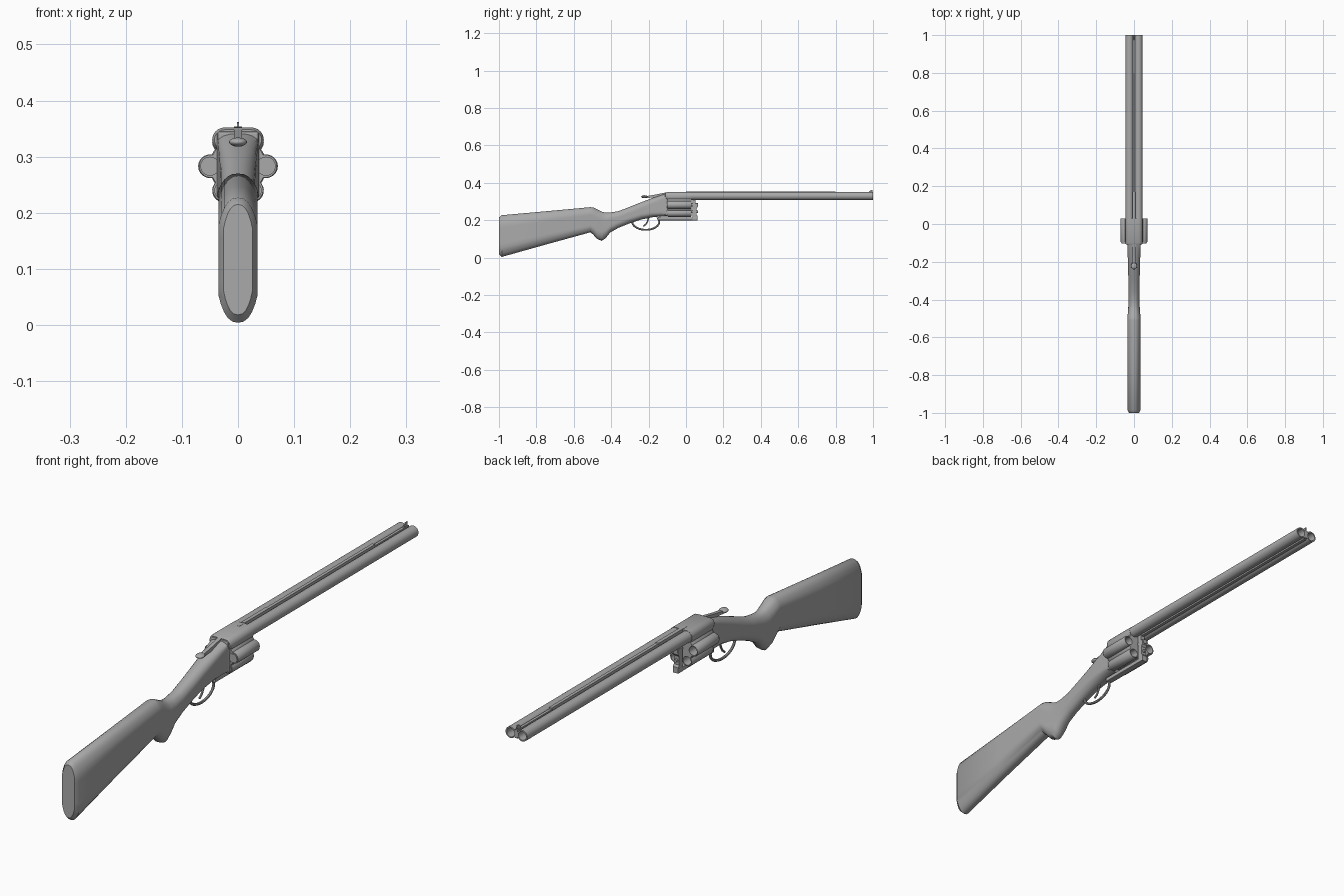
import bpy, bmesh
from math import sin, cos, pi, radians
from mathutils import Vector

cube = bpy.data.objects.get("Cube")
if cube:
    bpy.data.objects.remove(cube, do_unlink=True)

grey = bpy.data.materials.new("plain grey")
grey.use_nodes = True
colour = (0.4, 0.4, 0.4, 1)
grey.diffuse_color = colour
grey.node_tree.nodes["Principled BSDF"].inputs["Base Color"].default_value = colour


def smooth(ob, angle=35):
    bpy.ops.object.select_all(action='DESELECT')
    ob.select_set(True)
    bpy.context.view_layer.objects.active = ob
    bpy.ops.object.shade_smooth_by_angle(angle=radians(angle))


def loft(name, rings, shade=True):
    """Skin closed rings of equal length and cap both ends."""
    bm = bmesh.new()
    loops = [[bm.verts.new(p) for p in ring] for ring in rings]
    n = len(loops[0])
    for a, b in zip(loops, loops[1:]):
        for i in range(n):
            j = (i + 1) % n
            bm.faces.new((a[i], a[j], b[j], b[i]))
    bm.faces.new(loops[0][::-1])
    bm.faces.new(loops[-1])
    bmesh.ops.recalc_face_normals(bm, faces=bm.faces)
    mesh = bpy.data.meshes.new(name)
    bm.to_mesh(mesh)
    bm.free()
    ob = bpy.data.objects.new(name, mesh)
    bpy.context.collection.objects.link(ob)
    mesh.materials.append(grey)
    if shade:
        smooth(ob)
    return ob


def lathe(name, x, z, profile, sides=24):
    """Round part along y; profile holds (y, radius)."""
    return loft(name, [[(x + r * cos(2 * pi * i / sides), y, z + r * sin(2 * pi * i / sides))
                        for i in range(sides)] for y, r in profile])


def box(name, x, y0, y1, z0, z1, bevel=0.0):
    """Block of half width x."""
    ob = loft(name, [[(-x, y, z0), (x, y, z0), (x, y, z1), (-x, y, z1)] for y in (y0, y1)], False)
    if bevel:
        mod = ob.modifiers.new("bevel", 'BEVEL')
        mod.width = bevel
        mod.segments = 2
    return ob


def side_plate(name, x, outline):
    """Flat plate with a (y, z) outline and half width x."""
    return loft(name, [[(s * x, y, z) for y, z in outline] for s in (-1, 1)], False)


def strap(name, points, thick):
    """Round bar through points in the middle plane."""
    data = bpy.data.curves.new(name, 'CURVE')
    data.dimensions = '3D'
    data.bevel_depth = thick
    data.bevel_resolution = 2
    data.use_fill_caps = True
    spline = data.splines.new('POLY')
    spline.points.add(len(points) - 1)
    for p, (y, z) in zip(spline.points, points):
        p.co = (0, y, z, 1)
    ob = bpy.data.objects.new(name, data)
    bpy.context.collection.objects.link(ob)
    data.materials.append(grey)
    bpy.ops.object.select_all(action='DESELECT')
    ob.select_set(True)
    bpy.context.view_layer.objects.active = ob
    bpy.ops.object.convert(target='MESH')
    smooth(ob)
    return ob


def stock_ring(y, top, bottom, w, k):
    """Flat sided oval that comes to a rounded ridge above and below."""
    ring = []
    for i in range(32):
        t = 2 * pi * i / 32
        s = sin(t)
        x = w * min(1, k * abs(s)) ** 0.85 * (1 if s >= 0 else -1)
        ring.append((x, y, (top + bottom) / 2 + (top - bottom) / 2 * cos(t)))
    return ring


# Stock, pistol grip and receiver body: y, top, bottom, half width, fullness
sections = [
    (-1.0, .215, .018, .026, 1.2), (-.985, .227, .004, .035, 1.2),
    (-.75, .248, .070, .035, 1.2), (-.51, .270, .136, .035, 1.2),
    (-.495, .268, .122, .034, 1.2), (-.475, .258, .100, .033, 1.2),
    (-.45, .246, .090, .031, 1.2), (-.43, .241, .104, .030, 1.15),
    (-.405, .241, .135, .029, 1.15), (-.36, .249, .160, .029, 1.1),
    (-.30, .272, .184, .030, 1.1), (-.24, .296, .204, .031, 1.15),
    (-.18, .319, .216, .033, 1.3), (-.13, .336, .221, .035, 1.6),
    (-.10, .345, .221, .036, 1.9)]
loft("stock_and_grip", [stock_ring(*s) for s in sections])

# Receiver bridge: outline wraps both barrels, flat on top
CX, CZ, AXIS = .024, .33, .283


def bridge_ring(y, grow):
    r = .021 + grow
    right = [(CX + r * cos(t), y, CZ + r * sin(t))
             for t in [radians(-90 + 180 * i / 12) for i in range(13)]]
    return right + [(-x, yy, z) for x, yy, z in reversed(right)]


loft("receiver_bridge", [bridge_ring(-.108, -.003), bridge_ring(-.1, .001), bridge_ring(.03, .001)])
box("recoil_shield", .037, -.112, -.1, .225, .345, .004)

# Twin barrels with open bores
for side, x in (("left", CX), ("right", -CX)):
    lathe(side + "_barrel", x, CZ, [(.02, .021), (1.0, .021), (1.0, .016), (.8, .016)])
box("barrel_rib", .006, .0, .8, .322, .3525)
box("front_rib", .005, .8, 1.0, .315, .347)
box("lower_rib", .006, .03, .99, .312, .33)
box("rear_sight_rail", .007, .03, .17, .35, .354)
side_plate("front_sight", .002, [(.972, .345), (.998, .345), (.998, .362), (.985, .36)])


# Lobed revolving cylinder with six chambers
def lobed_ring(y, shrink):
    ring = []
    for i in range(120):
        a = 2 * pi * i / 120
        d = (a + pi / 6) % (pi / 3) - pi / 6
        under = .021 ** 2 - (.05 * sin(d)) ** 2
        r = max(.051, .05 * cos(d) + under ** .5 if under > 0 else 0) - shrink
        ring.append((r * cos(a), y, AXIS + r * sin(a)))
    return ring


drum = loft("cylinder", [lobed_ring(-.098, .002), lobed_ring(-.095, 0),
                         lobed_ring(.027, 0), lobed_ring(.03, .002)])
for i in range(6):
    a = i * pi / 3
    x, z = .05 * cos(a), AXIS + .05 * sin(a)
    cutter = lathe("chamber_cutter", x, z, [(-.06, .016), (.05, .016)])
    cutter.hide_render = True
    mod = drum.modifiers.new("chamber", 'BOOLEAN')
    mod.operation = 'DIFFERENCE'
    mod.object = cutter
    bpy.context.view_layer.objects.active = drum
    bpy.ops.object.modifier_apply(modifier=mod.name)
    bpy.data.objects.remove(cutter, do_unlink=True)
    lathe("cartridge_rim", x, z, [(-.102, .017), (-.096, .017)])
smooth(drum)

# Lower frame, front post and cylinder pin
box("lower_frame", .012, -.15, .06, .2, .216, .003)
side_plate("front_post", .011, [(.035, .2), (.062, .2), (.062, .222), (.056, .23),
                                (.056, .262), (.062, .27), (.062, .29), (.035, .29)])
box("post_lug", .008, .034, .05, .285, .325)
lathe("cylinder_pin", 0, AXIS, [(-.1, .009), (.064, .009)], 16)
lathe("ejector_knob", 0, .245, [(.03, .006), (.064, .006)], 12)

# Trigger guard and trigger
guard = [(-.215 + .072 * cos(t), .191 + .042 * sin(t))
         for t in [radians(150 + 240 * i / 24) for i in range(25)]]
strap("trigger_guard", [(-.30, .188)] + guard + [(-.135, .216)], .005)
strap("trigger", [(-.2, .22), (-.205, .195), (-.215, .178), (-.228, .168)], .004)

# Top lever with a rounded thumb knob
side_plate("top_lever", .007, [(-.225, .318), (-.225, .327), (-.17, .336),
                               (-.1, .35), (-.1, .335), (-.17, .322)])
bpy.ops.mesh.primitive_uv_sphere_add(segments=20, ring_count=10, radius=1, location=(0, -.222, .326))
knob = bpy.context.object
knob.name = "lever_knob"
knob.scale = (.016, .018, .008)
knob.data.materials.append(grey)
smooth(knob, 60)
